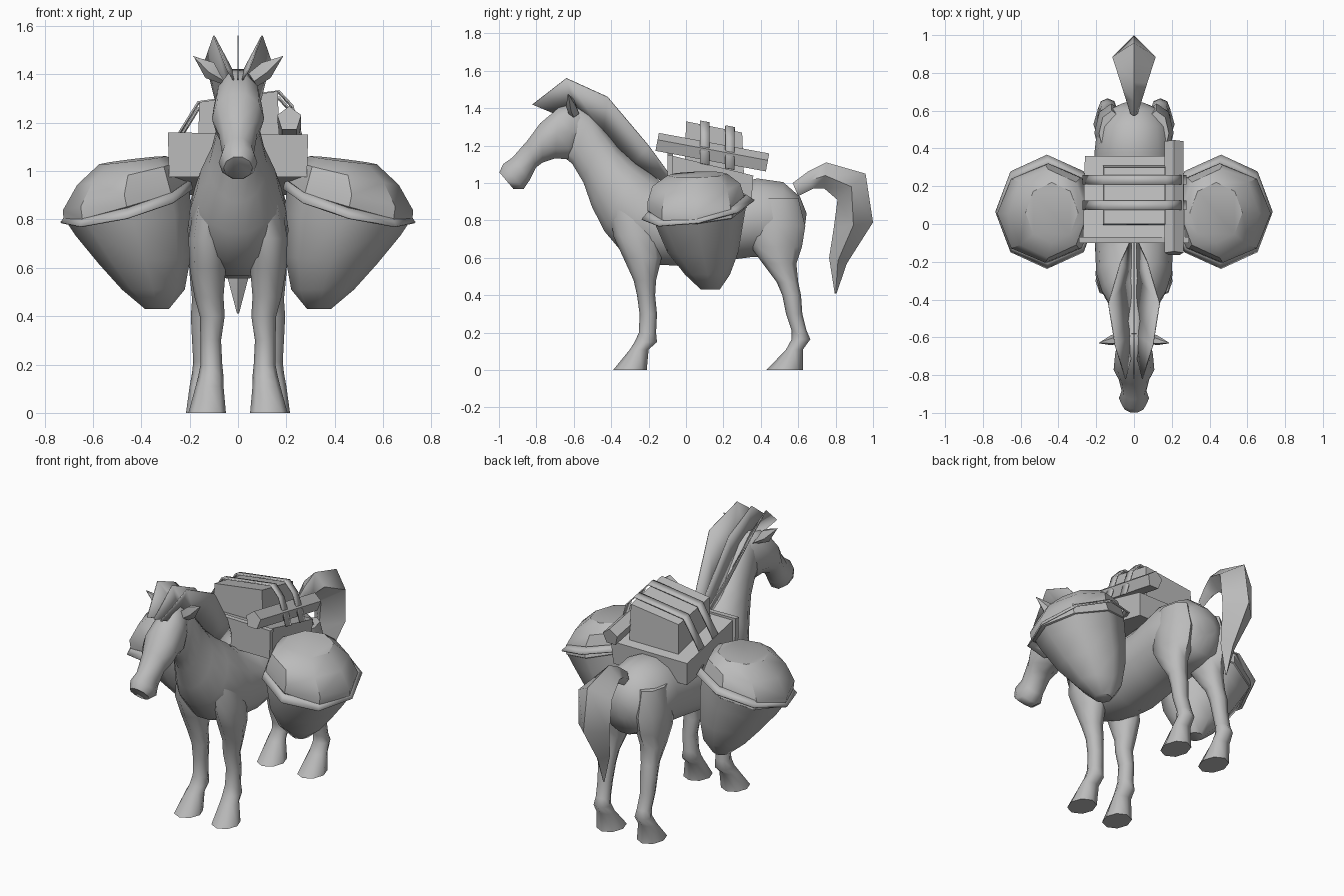
import bpy, bmesh, math
from mathutils import Vector as V

grey = bpy.data.materials.new("plain grey")
grey.diffuse_color = (0.5, 0.5, 0.5, 1)


def make(name, verts, faces, angle=30, thick=0):
    bm = bmesh.new()
    vs = [bm.verts.new(v) for v in verts]
    for f in faces:
        bm.faces.new([vs[i] for i in f])
    bmesh.ops.recalc_face_normals(bm, faces=bm.faces)
    me = bpy.data.meshes.new(name)
    bm.to_mesh(me)
    bm.free()
    me.materials.append(grey)
    me.shade_smooth()
    me.set_sharp_from_angle(angle=math.radians(angle))
    ob = bpy.data.objects.new(name, me)
    bpy.context.collection.objects.link(ob)
    if thick:
        m = ob.modifiers.new("thickness", "SOLIDIFY")
        m.thickness, m.offset = thick, 0
    return ob


def loft(name, rings, n=12, angle=60, cap=True, thick=0):
    """Skin over elliptical rings, each given as centre and two half axes."""
    verts, faces = [], []
    for c, u, v in rings:
        for i in range(n):
            a = 2 * math.pi * i / n
            verts.append(V(c) + V(u) * math.cos(a) + V(v) * math.sin(a))
    for r in range(len(rings) - 1):
        for i in range(n):
            j = (i + 1) % n
            faces.append((r*n + i, r*n + j, r*n + n + j, r*n + n + i))
    if cap:
        faces += [range(n), range(len(verts) - n, len(verts))]
    return make(name, verts, faces, angle, thick)


def spine(name, rows, n, angle=60):
    """Rows: top y, top z, bottom y, bottom z, half width."""
    loft(name, [((0, (a+c)/2, (b+d)/2), (w, 0, 0), (0, (a-c)/2, (b-d)/2))
                for a, b, c, d, w in rows], n, angle)


def hexa(name, low, high, thick=0):
    """Box from four lower and four upper corners."""
    f = [(0, 1, 2, 3), (4, 5, 6, 7)] + [(i, (i+1) % 4, (i+1) % 4 + 4, i+4) for i in range(4)]
    return make(name, low + high, f, 20)


# Torso and neck
spine("body_and_neck", [
    (.645, .84, .632, .74, .06), (.61, .93, .60, .63, .14), (.52, 1.01, .50, .60, .195),
    (.38, 1.03, .36, .60, .21), (.2, .98, .2, .58, .205), (0, .96, 0, .55, .21),
    (-.12, 1.0, -.18, .56, .205), (-.18, 1.05, -.34, .62, .20), (-.27, 1.11, -.44, .74, .17),
    (-.36, 1.19, -.505, .87, .12), (-.44, 1.29, -.55, 1.0, .09), (-.51, 1.38, -.61, 1.1, .075),
    (-.58, 1.42, -.66, 1.14, .06)], 14)

# Head
spine("head", [
    (-.54, 1.39, -.58, 1.16, .055), (-.60, 1.43, -.635, 1.12, .085),
    (-.68, 1.41, -.70, 1.125, .10), (-.78, 1.325, -.765, 1.105, .108),
    (-.85, 1.23, -.80, 1.08, .08), (-.93, 1.14, -.835, 1.01, .066),
    (-.98, 1.105, -.865, .965, .08), (-1.0, 1.06, -.92, .965, .06)], 10)

# Tail, diamond in section
spine("tail", [
    (.57, 1.0, .60, .93, .02), (.65, 1.06, .68, .97, .045), (.75, 1.11, .74, .97, .07),
    (.96, 1.05, .81, .91, .115), (1.0, .79, .79, .76, .105),
    (.86, .57, .765, .60, .05), (.805, .41, .795, .41, .004)], 4, 75)

# Mane: a centre fin and two leaning side fins
outer = [(-.82, 1.42, .045), (-.64, 1.56, .10), (-.42, 1.46, .135), (-.2, 1.2, .07), (-.09, 1.05, .02)]
inner = [(-.70, 1.37), (-.59, 1.40), (-.44, 1.27), (-.28, 1.10), (-.08, .98)]
for s, side in ((0, "centre"), (1, "left"), (-1, "right")):
    pts = [(s*x, y, z) for y, z, x in outer] + [(s*.015, y, z) for y, z in inner]
    make("mane_" + side, pts, [(i, i+1, i+6, i+5) for i in range(4)], 20, .006)

# Leg rows: front y, back y, z, inner x, outer x
FRONT = [(-.40, -.18, .86, .06, .18), (-.39, -.14, .72, .05, .205), (-.335, -.13, .60, .05, .2),
         (-.28, -.16, .48, .06, .18), (-.262, -.165, .40, .055, .158), (-.248, -.155, .30, .07, .155),
         (-.252, -.16, .2, .065, .155), (-.275, -.155, .15, .06, .165), (-.30, -.20, .11, .06, .175),
         (-.39, -.21, 0, .05, .205)]
HIND = [(.36, .60, .92, .05, .185), (.33, .638, .77, .03, .21), (.345, .62, .66, .04, .205),
        (.41, .59, .57, .06, .2), (.485, .60, .47, .085, .19), (.515, .615, .40, .09, .195),
        (.535, .622, .30, .10, .19), (.565, .645, .21, .095, .185), (.565, .665, .165, .09, .19),
        (.535, .625, .11, .085, .2), (.43, .625, 0, .06, .215)]

# Pannier rows: centre, radius across, radius along, slope
BASKET = [(.335, .13, .43, .05, .05, 0), (.35, .115, .51, .13, .12, 0), (.385, .09, .63, .19, .19, .08),
          (.43, .07, .78, .245, .235, .2), (.46, .065, .87, .265, .255, .28)]
LID = [(.455, .06, .85, .255, .25, .28), (.46, .06, .86, .27, .265, .28), (.47, .055, .91, .265, .26, .28),
       (.455, .055, .99, .215, .235, .22), (.435, .06, 1.045, .14, .16, .12)]
FLANGE = [(.455, .06, .89, .265, .26, .28), (.46, .065, .855, .28, .30, .25)]


def tilted(rows, s, lean):
    return [((s*x, y, z), (s*a*math.cos(t), 0, -a*math.sin(t)), (0, b, b*lean))
            for x, y, z, a, b, t in rows]


for s, side in ((1, "left"), (-1, "right")):
    for name, rows in (("front_leg_", FRONT), ("hind_leg_", HIND)):
        loft(name + side, [((s*(c+d)/2, (a+b)/2, z), ((d-c)/2, 0, 0), (0, (b-a)/2, 0))
                           for a, b, z, c, d in rows], 8, 60)
    # Ears
    loft("ear_" + side, [((s*.06, -.60, 1.38), (.02, 0, -.03), (0, .03, 0)),
                         ((s*.115, -.615, 1.42), (s*.02, 0, -.035), (0, .028, 0)),
                         ((s*.185, -.63, 1.475), (.002, 0, 0), (0, .002, 0))], 5, 40)
    # Panniers with domed lids and flared rims
    loft("basket_" + side, tilted(BASKET, s, 0), 8, 50)
    loft("basket_lid_" + side, tilted(LID, s, .03), 8, 35)
    loft("basket_rim_" + side, tilted(FLANGE, s, .17), 8, 20, False, .008)

# Pack saddle, sloping down to the rear
hexa("saddle", [(-.27, -.08, .98), (.27, -.08, .98), (.25, .35, .90), (-.25, .35, .90)],
     [(-.27, -.09, 1.15), (.27, -.09, 1.15), (.26, .36, 1.04), (-.26, .36, 1.04)])
hexa("saddle_front_board", [(-.285, -.10, .975), (.285, -.10, .975), (.285, -.07, .975), (-.285, -.07, .975)],
     [(-.29, -.10, 1.16), (.29, -.10, 1.15), (.29, -.07, 1.15), (-.29, -.07, 1.16)])

# Bundle on top
hexa("bundle", [(-.165, -.005, 1.11), (.17, -.005, 1.11), (.17, .31, 1.04), (-.165, .31, 1.04)],
     [(-.16, 0, 1.285), (.165, 0, 1.33), (.165, .30, 1.27), (-.16, .30, 1.23)])

# Straps over the bundle
for k, y in enumerate((.075, .21)):
    d = -.19 * y
    path = [(-.27, 1.13 + d), (-.165, 1.30 + d), (.17, 1.345 + d), (.225, 1.285 + d), (.275, 1.12 + d)]
    pts = [(x, y + o, z - .19*o) for x, z in path for o in (0, .05)]
    make("strap_%d" % (k + 1), pts, [(2*i, 2*i+1, 2*i+3, 2*i+2) for i in range(4)], 20, .008)

# Five-sided bedroll along the left side
loft("bedroll", [((.212, y, z), (0, .01, .053), (.052, 0, 0)) for y, z in ((-.155, 1.215), (.435, 1.105))], 5, 20)
